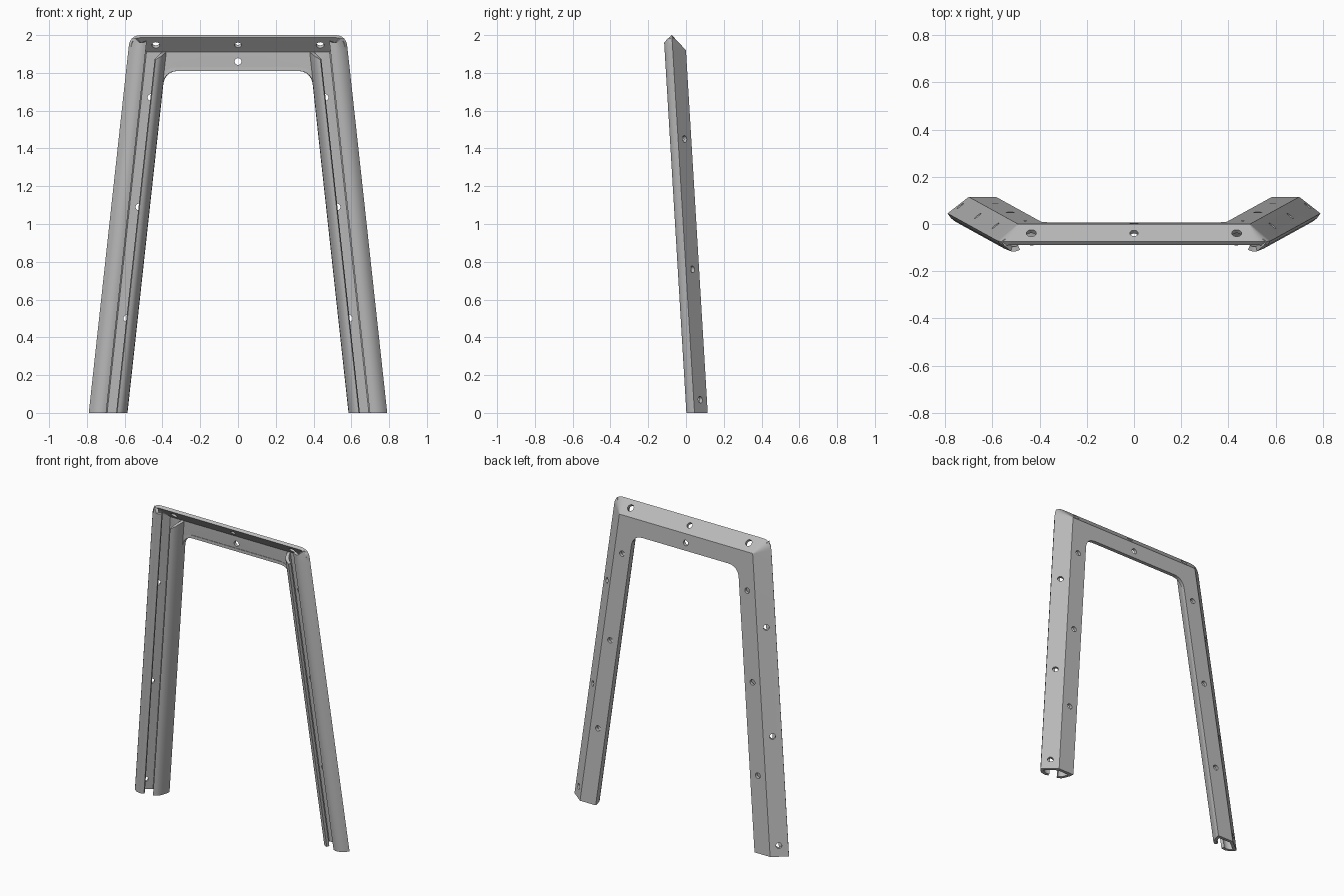
import bpy, bmesh, math
from mathutils import Vector

old = bpy.data.objects.get("Cube")
if old:
    bpy.data.objects.remove(old)

LEAN_X, LEAN_Y = -0.109, -0.06   # leg lean per unit of height
SHEET = 0.02                     # sheet thickness

steel = bpy.data.materials.new("grey_steel")
steel.use_nodes = True
GREY = (0.5, 0.5, 0.5, 1)
steel.diffuse_color = GREY
steel.node_tree.nodes["Principled BSDF"].inputs["Base Color"].default_value = GREY


def leg_point(x, y, z):
    """Point at height z on the leaning line that starts at (x, y) on the floor."""
    return Vector((x + LEAN_X * z, y + LEAN_Y * z, z))


def sheet_object(name, rows, mirror=False):
    """Skin neighbouring rows of points and thicken them inwards."""
    bm = bmesh.new()
    grid = [[bm.verts.new(p) for p in row] for row in rows]
    for a, b in zip(grid, grid[1:]):
        for j in range(len(a) - 1):
            bm.faces.new((a[j], a[j + 1], b[j + 1], b[j]))
    mesh = bpy.data.meshes.new(name)
    bm.to_mesh(mesh)
    bm.free()
    mesh.materials.append(steel)
    obj = bpy.data.objects.new(name, mesh)
    bpy.context.collection.objects.link(obj)
    solid = obj.modifiers.new("thickness", 'SOLIDIFY')
    solid.thickness = SHEET
    solid.offset = -1
    solid.use_even_offset = True
    if mirror:
        obj.modifiers.new("mirror", 'MIRROR')
    apply_modifiers(obj)
    for v in obj.data.vertices:      # flat feet on the floor
        if v.co.z < 0.02:
            v.co.z = 0
    return obj


def apply_modifiers(obj):
    bpy.context.view_layer.update()
    graph = bpy.context.evaluated_depsgraph_get()
    mesh = bpy.data.meshes.new_from_object(obj.evaluated_get(graph))
    obj.modifiers.clear()
    obj.data = mesh


def arch_row(x, y, height, bend, steps=8):
    """One line up the left leg, round the corner, and down the right leg."""
    corner = leg_point(x, y, height)
    start = leg_point(x, y, height - bend)
    end = corner - Vector((bend, 0, 0))
    half = [leg_point(x, y, 0)]
    for k in range(steps + 1):
        t = k / steps
        half.append(start * (1 - t) ** 2 + corner * 2 * t * (1 - t) + end * t * t)
    return half + [Vector((-p.x, p.y, p.z)) for p in reversed(half)]


# Folded frame: inner lip, back web, slanted outer web
frame = sheet_object("folded_frame", [
    arch_row(0.588, 0.09, 1.81, 0.075),
    arch_row(0.585, 0.115, 1.81, 0.075),
    arch_row(0.70, 0.115, 1.92, 0.004),
    arch_row(0.79, 0.045, 2.0, 0.06),
])

# Bolt holes through both webs
cutter_bm = bmesh.new()


def add_hole(centre, normal, radius=0.018):
    rot = Vector(normal).to_track_quat('Z', 'Y').to_matrix().to_4x4()
    rot.translation = centre
    bmesh.ops.create_cone(cutter_bm, cap_ends=True, segments=20, radius1=radius,
                          radius2=radius, depth=0.07, matrix=rot)


for side in (1, -1):
    for z in (0.5, 1.09, 1.67):
        p = leg_point(0.643, 0.115, z)
        add_hole((side * p.x, p.y, z), (0, 1, 0))
    for z in (0.07, 0.76, 1.45):
        p = leg_point(0.745, 0.08, z)
        add_hole((side * p.x, p.y, z), (side * 0.61, 0.79, 0))
    add_hole((side * 0.435, -0.04, 1.96), (0, 1, 1), 0.021)
add_hole((0, -0.04, 1.96), (0, 1, 1))
add_hole((0, 0, 1.86), (0, 1, 0))

cutter_mesh = bpy.data.meshes.new("hole_cutter")
cutter_bm.to_mesh(cutter_mesh)
cutter_bm.free()
cutter = bpy.data.objects.new("hole_cutter", cutter_mesh)
cutter.hide_render = True
bpy.context.collection.objects.link(cutter)
cut = frame.modifiers.new("holes", 'BOOLEAN')
cut.operation = 'DIFFERENCE'
cut.solver = 'EXACT'
cut.object = cutter
apply_modifiers(frame)
bpy.data.objects.remove(cutter)

# Rounded outer flange of each leg, trimmed square to the slanted top web
outer = [(0.79, 0.045), (0.776, 0.025), (0.757, 0.01), (0.735, 0.002),
         (0.715, 0.002), (0.698, 0.008)]
rows = []
for x, y in outer:
    top = (2 + 1.1 * (y + 0.08)) / (1 - 1.1 * LEAN_Y)
    top = min(top, 1.985) if x > 0.75 else top
    rows.append([leg_point(x, y, 0), leg_point(x, y, top - 0.06),
                 leg_point(x, y, top) - Vector((0.012 if x > 0.75 else 0, 0, 0))])
outer_flange = sheet_object("outer_flanges", rows, mirror=True)

# Inner flange of each leg, ending below the crossbar
inner = [(0.64, 0.02, 1.87), (0.625, 0.024, 1.88), (0.61, 0.036, 1.89),
         (0.60, 0.055, 1.9), (0.588, 0.09, 1.91)]
inner_flange = sheet_object("inner_flanges", [
    [leg_point(x, y, 0), leg_point(x, y, top)] for x, y, top in inner], mirror=True)

# Smooth the bends and keep the folds crisp
bpy.ops.object.select_all(action='DESELECT')
for obj in (frame, outer_flange, inner_flange):
    obj.select_set(True)
bpy.context.view_layer.objects.active = frame
bpy.ops.object.shade_smooth_by_angle(angle=math.radians(32))
